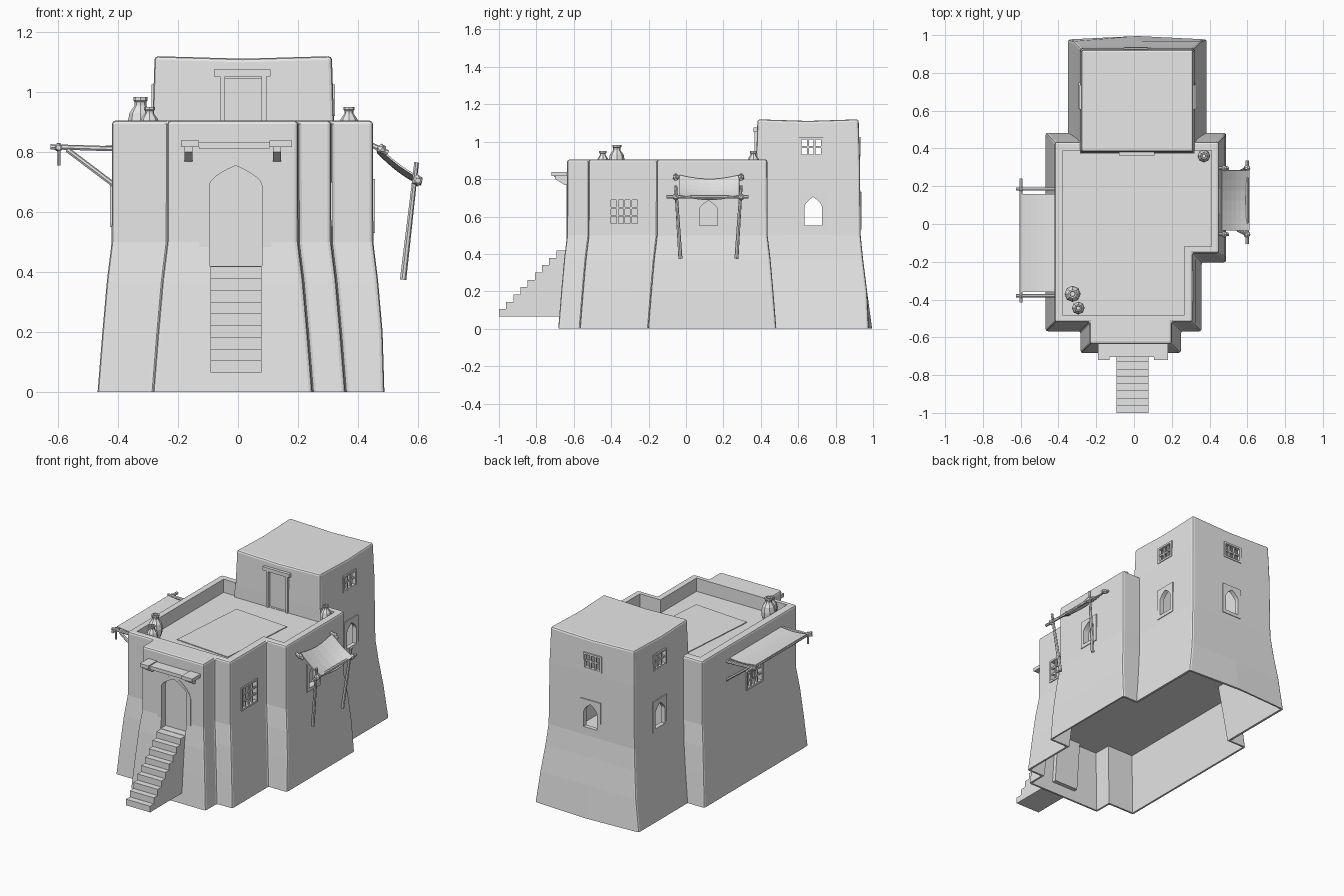
import bpy, bmesh, math
from mathutils import Vector

if "Cube" in bpy.data.objects:
    bpy.data.objects.remove(bpy.data.objects["Cube"])

clay = bpy.data.materials.new("pale_clay")
clay.diffuse_color = (0.8, 0.8, 0.8, 1)
clay.use_nodes = True
clay.node_tree.nodes["Principled BSDF"].inputs["Base Color"].default_value = clay.diffuse_color


def finish(name, bm):
    bmesh.ops.recalc_face_normals(bm, faces=bm.faces)
    me = bpy.data.meshes.new(name)
    bm.to_mesh(me)
    bm.free()
    ob = bpy.data.objects.new(name, me)
    me.materials.append(clay)
    bpy.context.collection.objects.link(ob)
    return ob


def modify(ob, kind, **settings):
    m = ob.modifiers.new(kind, kind)
    for k, v in settings.items():
        setattr(m, k, v)
    bpy.context.view_layer.objects.active = ob
    bpy.ops.object.modifier_apply(modifier=m.name)


def combine(ob, other, op="DIFFERENCE", keep=False):
    modify(ob, "BOOLEAN", operation=op, object=other, solver="EXACT")
    if not keep:
        bpy.data.objects.remove(other)


def offset(poly, d):
    # mitred offset of a counter-clockwise right-angled outline
    out = []
    for i, p in enumerate(poly):
        a = (Vector(p) - Vector(poly[i - 1])).normalized()
        b = (Vector(poly[(i + 1) % len(poly)]) - Vector(p)).normalized()
        s = a if a.dot(b) > 0.9 else a + b
        out.append((p[0] + d * s.y, p[1] - d * s.x))
    return out


def warp(x, y, z):
    # hand-built unevenness: sagging tower top, bowed rear foot, steeper right wall
    if 1.11 < z < 1.13 and (abs(x - 0.0175) < 0.05 or abs(y - 0.6525) < 0.05):
        z -= 0.009
    if z < 0.1 and y > 0.9 and abs(x) > 0.2:
        y -= 0.018
    if z < 0.1 and x > 0.46 and y < 0.6:
        x -= 0.01
    return x, y, z


def loft(name, poly, rings, bevel=0):
    bm = bmesh.new()
    loops = [[bm.verts.new(warp(x, y, z)) for x, y in offset(poly, d)] for d, z in rings]
    n = len(poly)
    for a, b in zip(loops, loops[1:]):
        for i in range(n):
            bm.faces.new((a[i], a[(i + 1) % n], b[(i + 1) % n], b[i]))
    bm.faces.new(loops[0][::-1])
    bm.faces.new(loops[-1])
    if bevel:
        bmesh.ops.recalc_face_normals(bm, faces=bm.faces)
        low = rings[0][1] + 0.001
        sharp = [e for e in bm.edges if e.calc_face_angle() > 0.7
                 and max(v.co.z for v in e.verts) > low]
        bmesh.ops.bevel(bm, geom=sharp, offset=bevel, segments=2, profile=0.5, affect="EDGES")
    return finish(name, bm)


# wall coordinates: u along the wall, n outwards
SIDES = {"front": lambda u, z, n: (u, -n, z), "back": lambda u, z, n: (u, n, z),
         "right": lambda u, z, n: (n, u, z), "left": lambda u, z, n: (-n, u, z)}


def prism(name, side, pts, n0, n1):
    bm = bmesh.new()
    f = SIDES[side]
    a = [bm.verts.new(f(u, z, n0)) for u, z in pts]
    b = [bm.verts.new(f(u, z, n1)) for u, z in pts]
    k = len(pts)
    bm.faces.new(a)
    bm.faces.new(b)
    for i in range(k):
        bm.faces.new((a[i], a[(i + 1) % k], b[(i + 1) % k], b[i]))
    return finish(name, bm)


def rect(u0, u1, z0, z1):
    return [(u0, z0), (u1, z0), (u1, z1), (u0, z1)]


def arch(u, w, z0, spring, peak):
    half = [(w / 2 * (1 - (t / 5) ** 1.7), spring + (peak - spring) * t / 5) for t in range(6)]
    return ([(u - w / 2, z0), (u + w / 2, z0)] + [(u + x, z) for x, z in half]
            + [(u - x, z) for x, z in half[-2::-1]])


def rod(name, p, q, r=0.009, r2=None, sides=7):
    p, q = Vector(p), Vector(q)
    bm = bmesh.new()
    bmesh.ops.create_cone(bm, cap_ends=True, segments=sides, radius1=r,
                          radius2=r2 or r, depth=(q - p).length)
    bm.transform((q - p).to_track_quat("Z", "Y").to_matrix().to_4x4())
    bmesh.ops.translate(bm, verts=bm.verts, vec=(p + q) / 2)
    return finish(name, bm)


def knot(p, r=0.016):
    bm = bmesh.new()
    bmesh.ops.create_icosphere(bm, subdivisions=1, radius=r)
    bmesh.ops.translate(bm, verts=bm.verts, vec=p)
    return finish("rope_knot", bm)


def cloth(name, x0, z0, x1, z1, y0, y1, sag, cross_sag, n=6):
    bm = bmesh.new()
    rows = []
    for i in range(n + 1):
        t = i / n
        rows.append([bm.verts.new((x0 + (x1 - x0) * t, y0 + (y1 - y0) * j / n, z0 + (z1 - z0) * t
                                   - sag * math.sin(math.pi * t) - cross_sag * math.sin(math.pi * j / n)))
                     for j in range(n + 1)])
    for a, b in zip(rows, rows[1:]):
        for j in range(n):
            bm.faces.new((a[j], a[j + 1], b[j + 1], b[j]))
    modify(finish(name, bm), "SOLIDIFY", thickness=0.006, offset=0)


# flared main house joined with the taller rear tower
MAIN = [(-0.42, -0.52), (-0.235, -0.52), (-0.235, -0.635), (0.2, -0.635), (0.2, -0.52),
        (0.31, -0.52), (0.31, -0.155), (0.45, -0.155), (0.45, 0.435), (-0.42, 0.435)]
TOWER = [(-0.28, 0.38), (0.0175, 0.38), (0.315, 0.38), (0.315, 0.6525), (0.315, 0.925),
         (0.0175, 0.925), (-0.28, 0.925), (-0.28, 0.6525)]
main_flare = [(0.048, 0), (0.032, 0.2), (0.017, 0.37), (0.001, 0.5)]
tower_flare = [(0.07, 0), (0.043, 0.2), (0.022, 0.37), (0.009, 0.5)]
tower_top = [(0.005, 0.9), (-0.002, 1.12)]
shell = loft("house_walls", MAIN, main_flare + [(0, 0.905)], 0.012)
combine(shell, loft("tower", TOWER, tower_flare + tower_top, 0.012), "UNION")

# sunken roof terrace, kept clear of the tower
ROOF = [(-0.375, -0.485), (0.265, -0.485), (0.265, -0.12), (0.41, -0.12), (0.41, 0.39), (-0.375, 0.39)]
terrace = loft("terrace_cut", ROOF, [(0, 0.82), (0, 1.3)])
combine(terrace, loft("tower_guard", TOWER, tower_flare + tower_top + [(-0.002, 1.4)]))
combine(shell, terrace)

# open underside up to floor level, and the hollow tower room
for poly, flare in ((MAIN, main_flare), (TOWER, tower_flare)):
    inner = [(flare[0][0] - 0.008, -0.05), (flare[1][0] - 0.012, 0.2), (flare[2][0] - 0.012, 0.37)]
    combine(shell, loft("undercroft_cut", poly, inner))
combine(shell, loft("tower_room_cut", TOWER, [(-0.014, 0.385), (-0.014, 1.095)]))


def window(side, u, z0, z1, w, n, grid=None, depth=0.035):
    frame = prism("window_frame", side, rect(u - w / 2, u + w / 2, z0, z1), n - 0.014, n + 0.006)
    m = 0.012
    if grid:
        hole = rect(u - w / 2 + m, u + w / 2 - m, z0 + m, z1 - m)
    else:
        hole = arch(u, w - 0.045, z0 + 0.022, z0 + (z1 - z0) * 0.6, z1 - 0.025)
    cut = prism("window_cut", side, hole, n - depth, n + 0.05)
    combine(frame, cut, keep=True)
    combine(shell, cut)
    if grid:
        cols, rows = grid
        for i in range(1, cols):
            x = u - w / 2 + m + (w - 2 * m) * i / cols
            prism("window_bar", side, rect(x - 0.005, x + 0.005, z0 + m, z1 - m), n - 0.012, n)
        for i in range(1, rows):
            z = z0 + m + (z1 - z0 - 2 * m) * i / rows
            prism("window_bar", side, rect(u - w / 2 + m, u + w / 2 - m, z - 0.005, z + 0.005), n - 0.011, n - 0.001)


# house windows
window("right", -0.33, 0.55, 0.7, 0.165, 0.31, (4, 3))
window("left", -0.09, 0.55, 0.7, 0.165, 0.42, (4, 3))
window("right", 0.12, 0.53, 0.71, 0.14, 0.45)
# tower windows: open arches below, small grids above
for side, u, n in (("right", 0.68, 0.32), ("left", 0.68, 0.285), ("back", 0.02, 0.93)):
    window(side, u, 0.53, 0.73, 0.14, n + 0.002, depth=0.08)
    window(side, u - 0.01, 0.92, 1.025, 0.13, n - 0.002, (3, 2), 0.08)

# front door: raised arch band and recess
band = prism("door_arch_band", "front", arch(-0.008, 0.24, 0.41, 0.66, 0.785), 0.62, 0.638)
doorway = prism("door_cut", "front", arch(-0.008, 0.175, 0.42, 0.69, 0.755), 0.595, 0.75)
combine(band, doorway, keep=True)
combine(shell, doorway)

# door canopy: uneven planks on two brackets
for x0, x1, z, n in ((-0.19, -0.13, 0.828, 0.72), (-0.13, 0.105, 0.822, 0.705), (0.105, 0.18, 0.827, 0.72)):
    prism("canopy_plank", "front", rect(x0, x1, z - 0.011, z + 0.011), 0.625, n)
for x in (-0.165, 0.13):
    prism("canopy_bracket", "right", [(-0.62, 0.765), (-0.65, 0.77), (-0.7, 0.8), (-0.7, 0.82), (-0.62, 0.82)],
          x - 0.013, x + 0.013)

# entrance stairs
STEPS, y0, y1, zb, zt = 9, -1.0, -0.655, 0.065, 0.418
outline = [(y0, zb)]
for i in range(STEPS):
    z = zb + (zt - zb) * (i + 1) / STEPS
    outline += [(y0 + (y1 - y0) * i / STEPS, z), (y0 + (y1 - y0) * (i + 1) / STEPS, z)]
outline[-1] = (-0.61, zt)
outline.append((-0.64, zb))
prism("entrance_stairs", "right", outline, -0.092, 0.078)

# terrace door into the tower
combine(shell, prism("terrace_door_cut", "front", rect(-0.05, 0.085, 0.822, 1.045), -0.388, -0.3))
for x in (-0.052, 0.087):
    prism("terrace_door_post", "front", rect(x - 0.008, x + 0.008, 0.82, 1.055), -0.385, -0.367)
prism("terrace_door_lintel", "front", rect(-0.08, 0.108, 1.052, 1.075), -0.39, -0.362)

# roof mat
mat = loft("roof_mat", [(-0.19, -0.27), (0.19, -0.27), (0.19, 0.27), (-0.19, 0.27)], [(0, 0.815), (0, 0.825)])
mat.location = (-0.01, -0.045, 0)
mat.rotation_euler.z = math.radians(-4.5)


# clay jars
def jar(x, y, r, h):
    bm = bmesh.new()
    profile = [(0.55, 0), (0.95, 0.3), (1, 0.48), (0.85, 0.68), (0.45, 0.83), (0.45, 0.9),
               (0.56, 0.93), (0.56, 1), (0.35, 1), (0.3, 0.85)]
    loops = [[bm.verts.new((x + r * a * math.cos(k * math.pi / 4), y + r * a * math.sin(k * math.pi / 4), 0.82 + h * b))
              for k in range(8)] for a, b in profile]
    for p, q in zip(loops, loops[1:]):
        for k in range(8):
            bm.faces.new((p[k], p[(k + 1) % 8], q[(k + 1) % 8], q[k]))
    bm.faces.new(loops[0])
    bm.faces.new(loops[-1])
    finish("clay_jar", bm)


jar(-0.325, -0.37, 0.043, 0.163)
jar(-0.295, -0.445, 0.034, 0.13)
jar(0.37, 0.36, 0.034, 0.13)

# left awning: level cloth on braced poles
for y in (-0.38, 0.185):
    rod("awning_arm", (-0.4, y, 0.81), (-0.625, y, 0.817))
    rod("awning_brace", (-0.4, y, 0.68), (-0.57, y, 0.808))
    rod("awning_peg", (-0.598, y, 0.755), (-0.598, y, 0.83), 0.006)
    knot((-0.598, y, 0.815))
rod("awning_outer_rod", (-0.598, -0.415, 0.815), (-0.598, 0.24, 0.815))
cloth("left_awning_cloth", -0.42, 0.82, -0.605, 0.825, -0.36, 0.16, 0.008, 0.0)

# right awning: sagging cloth on leaning poles
for y, foot in ((-0.055, -0.03), (0.295, 0.27)):
    rod("awning_pole", (0.55, foot, 0.375), (0.595, y, 0.765), 0.011, 0.008)
    rod("awning_hook", (0.43, y, 0.83), (0.5, y, 0.797))
    knot((0.598, y, 0.705), 0.02)
    knot((0.478, y, 0.81), 0.018)
rod("awning_outer_rod", (0.6, -0.105, 0.705), (0.6, 0.335, 0.705))
cloth("right_awning_cloth", 0.465, 0.82, 0.61, 0.712, -0.035, 0.285, 0.01, 0.022)
